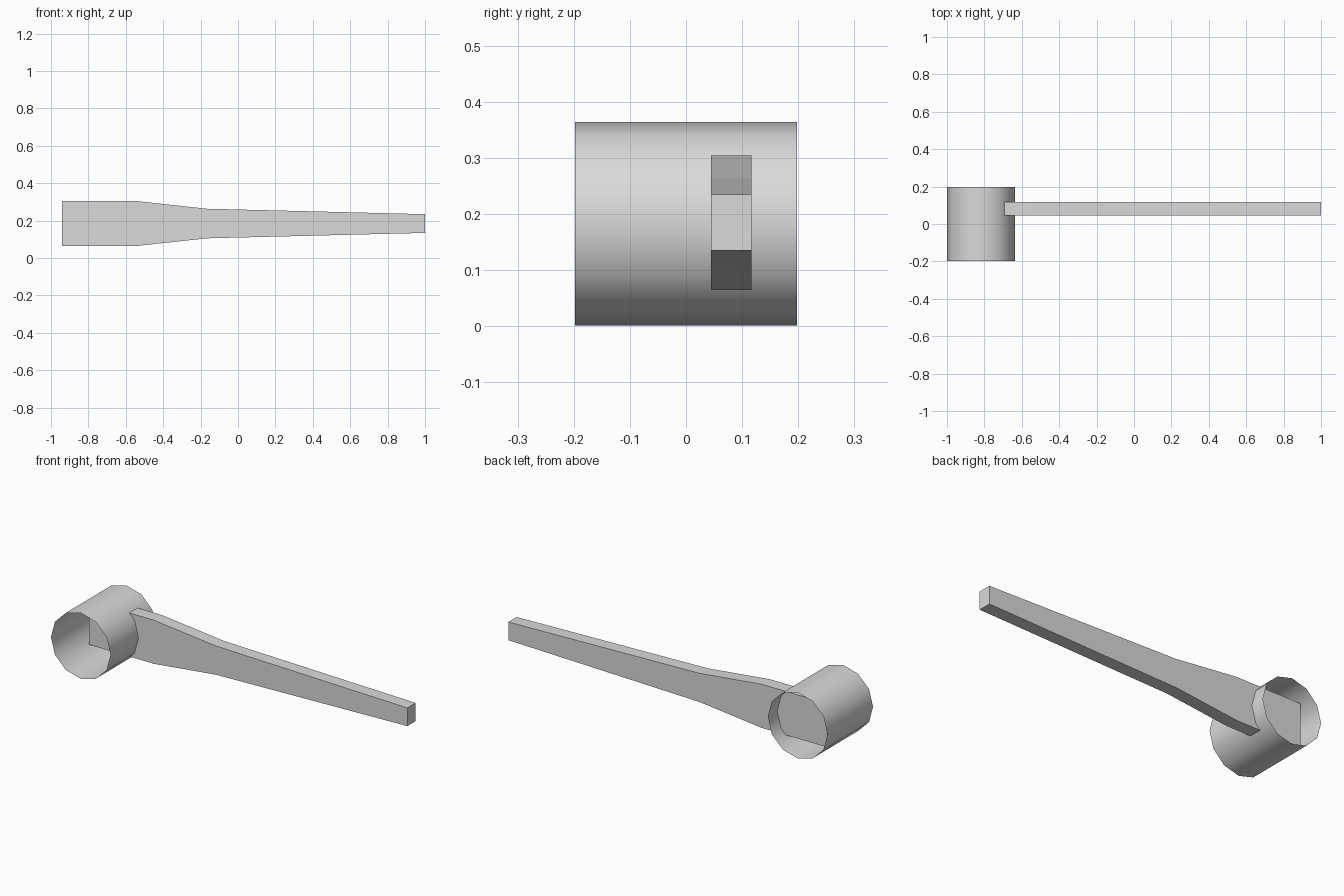
import bpy, bmesh, math
from mathutils import Matrix

cube = bpy.data.objects.get("Cube")
if cube:
    bpy.data.objects.remove(cube, do_unlink=True)

GREY = (0.7, 0.7, 0.7, 1.0)
grey = bpy.data.materials.new("light_grey")
grey.use_nodes = True
grey.diffuse_color = GREY
grey.node_tree.nodes["Principled BSDF"].inputs["Base Color"].default_value = GREY


def add_object(name, bm, smooth):
    mesh = bpy.data.meshes.new(name)
    bmesh.ops.recalc_face_normals(bm, faces=bm.faces)
    for face in bm.faces:
        face.smooth = smooth
    bm.to_mesh(mesh)
    bm.free()
    mesh.materials.append(grey)
    obj = bpy.data.objects.new(name, mesh)
    bpy.context.collection.objects.link(obj)
    return obj


# Open twelve-sided tube lying along y, with paper-thin walls
RADIUS, CENTRE_Z = 0.1815, 0.1825
bm = bmesh.new()
bmesh.ops.create_cone(
    bm, cap_ends=False, segments=12, radius1=RADIUS, radius2=RADIUS, depth=0.396,
    matrix=Matrix.Translation((RADIUS - 1, 0, CENTRE_Z))
    @ Matrix.Rotation(math.pi / 2, 4, 'X'))
add_object("head_tube", bm, True)

# Tapered flat handle: (x, half height) stations, mirrored about its midline
stations = [(-0.94, 0.12), (-0.543, 0.12), (-0.165, 0.079), (1.0, 0.05)]
MID_Z, Y_FRONT, Y_BACK = 0.1845, 0.045, 0.117
outline = [(x, MID_Z - h) for x, h in stations]
outline += [(x, MID_Z + h) for x, h in reversed(stations)]
bm = bmesh.new()
front = bm.faces.new([bm.verts.new((x, Y_FRONT, z)) for x, z in outline])
result = bmesh.ops.extrude_face_region(bm, geom=[front], use_keep_orig=True)
back = [v for v in result["geom"] if isinstance(v, bmesh.types.BMVert)]
bmesh.ops.translate(bm, verts=back, vec=(0, Y_BACK - Y_FRONT, 0))
add_object("handle", bm, False)
